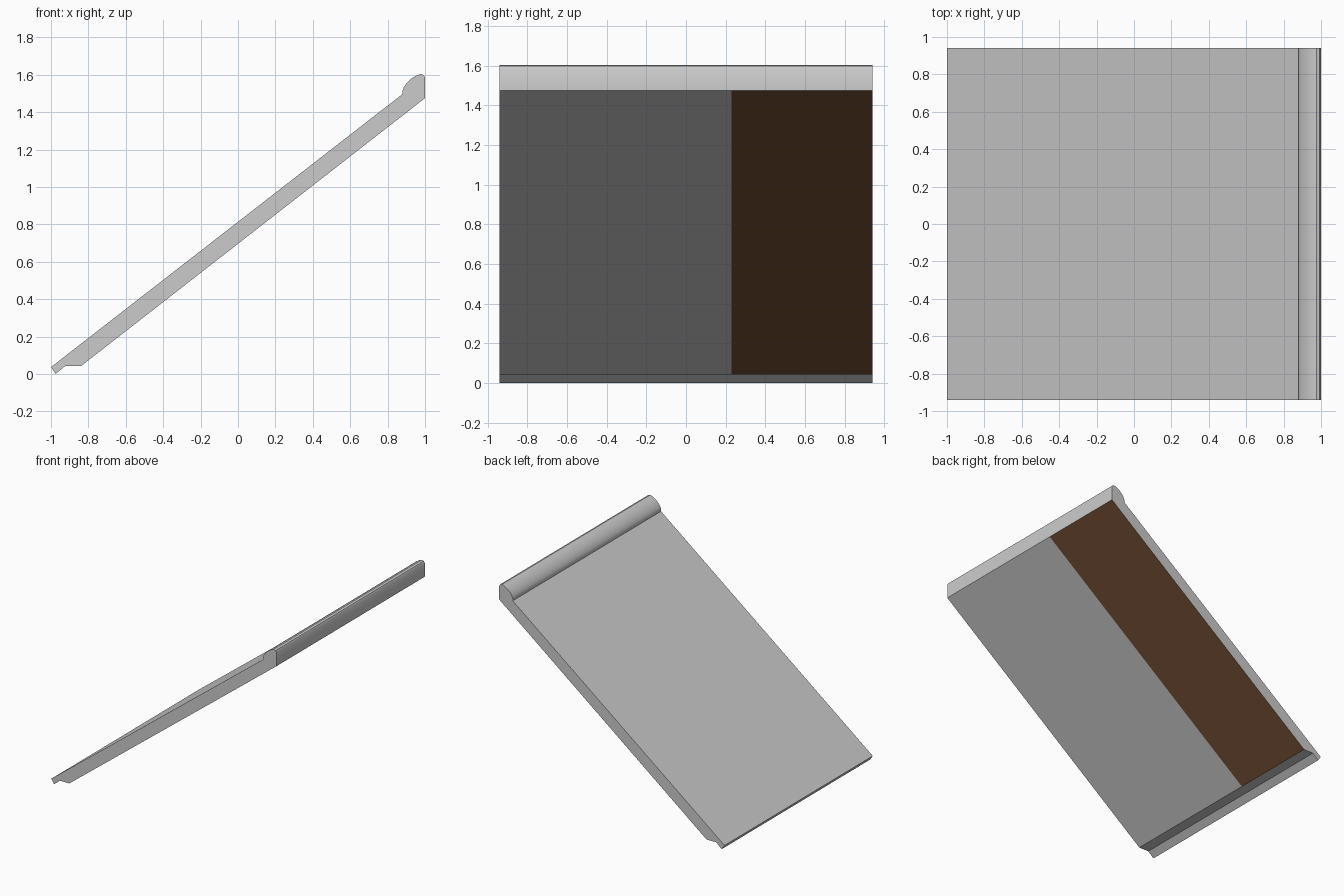
import bpy, bmesh, math

if "Cube" in bpy.data.objects:
    bpy.data.objects.remove(bpy.data.objects["Cube"])

def mat(name, rgb):
    m = bpy.data.materials.new(name)
    m.diffuse_color = (*rgb, 1.0)
    m.use_nodes = True
    m.node_tree.nodes["Principled BSDF"].inputs["Base Color"].default_value = m.diffuse_color
    return m

grey = mat("light_grey", (0.6, 0.6, 0.6))
brown = mat("dark_brown", (0.177, 0.078, 0.035))

# Side profile (x, z): sloped slab with a notched foot and a rounded ridge cap
profile = [
    (-0.975, 0.0), (-0.925, 0.042), (-0.84, 0.042),           # foot notch
    (1.0, 1.475), (1.0, 1.585),                               # upper end
    (0.992, 1.599), (0.975, 1.604), (0.95, 1.594),            # rounded cap
    (0.925, 1.578), (0.902, 1.556), (0.886, 1.532), (0.88, 1.515),
    (0.88, 1.497), (-1.0, 0.037),                             # top slope
]
stations = [-0.94, 0.23, 0.94]   # the middle one is the edge of the brown strip

bm = bmesh.new()
rings = [[bm.verts.new((x, y, z)) for x, z in profile] for y in stations]
n = len(profile)
UNDERSIDE = 2                    # profile segment of the long lower face
for s in range(len(stations) - 1):
    a, b = rings[s], rings[s + 1]
    for i in range(n):
        j = (i + 1) % n
        f = bm.faces.new((a[i], b[i], b[j], a[j]))
        if i == UNDERSIDE and s == 1:
            f.material_index = 1

# End faces
bm.faces.new(rings[0])
bm.faces.new(rings[-1][::-1])
bmesh.ops.recalc_face_normals(bm, faces=bm.faces[:])

me = bpy.data.meshes.new("roof_panel")
bm.to_mesh(me)
bm.free()
me.materials.append(grey)
me.materials.append(brown)
ob = bpy.data.objects.new("roof_panel", me)
bpy.context.collection.objects.link(ob)

# Smooth only the rounded cap
bpy.context.view_layer.objects.active = ob
ob.select_set(True)
bpy.ops.object.shade_smooth_by_angle(angle=math.radians(30))
